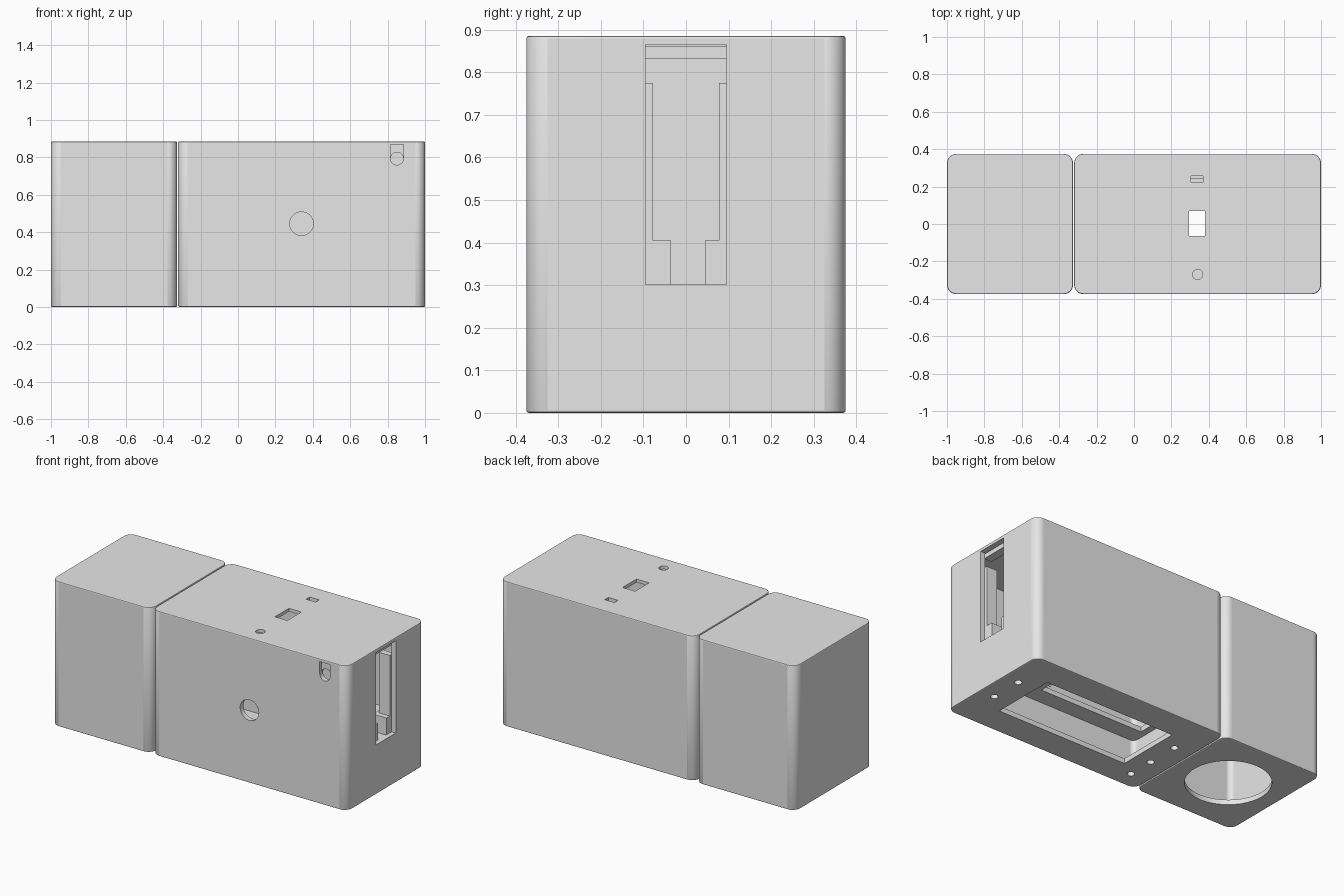
import bpy, bmesh, math
from mathutils import Matrix, Vector

cube = bpy.data.objects.get("Cube")
if cube:
    bpy.data.objects.remove(cube, do_unlink=True)

grey = bpy.data.materials.new("light_grey_plastic")
grey.use_nodes = True
grey.diffuse_color = (0.8, 0.8, 0.8, 1)
grey.node_tree.nodes["Principled BSDF"].inputs["Base Color"].default_value = (0.8, 0.8, 0.8, 1)

WALL = 0.03
HEIGHT = 0.885
HALF_DEPTH = 0.375


def make_object(name, bm):
    mesh = bpy.data.meshes.new(name)
    bmesh.ops.recalc_face_normals(bm, faces=bm.faces[:])
    bm.to_mesh(mesh)
    bm.free()
    mesh.materials.append(grey)
    obj = bpy.data.objects.new(name, mesh)
    bpy.context.scene.collection.objects.link(obj)
    return obj


def box(name, x, y, z, radius=0, rim=0):
    """Box between (min, max) pairs, with rounded uprights and softened rims."""
    bm = bmesh.new()
    bmesh.ops.create_cube(bm, size=1)
    for v in bm.verts:
        v.co = Vector([(lo + hi) / 2 + c * (hi - lo) for c, (lo, hi) in zip(v.co, (x, y, z))])
    if radius:
        uprights = [e for e in bm.edges if abs(e.verts[0].co.z - e.verts[1].co.z) > 0.01]
        bmesh.ops.bevel(bm, geom=uprights, offset=radius, segments=8, profile=0.5, affect='EDGES')
    if rim:
        rims = [e for e in bm.edges if abs(e.verts[0].co.z - e.verts[1].co.z) < 0.001]
        bmesh.ops.bevel(bm, geom=rims, offset=rim, segments=2, profile=0.5, affect='EDGES')
    return make_object(name, bm)


def cylinder(name, centre, radius, depth, axis='Z', sides=48):
    bm = bmesh.new()
    turn = Matrix.Rotation(math.pi / 2, 4, 'X') if axis == 'Y' else Matrix()
    bmesh.ops.create_cone(bm, cap_ends=True, segments=sides, radius1=radius, radius2=radius,
                          depth=depth, matrix=Matrix.Translation(centre) @ turn)
    return make_object(name, bm)


def cut(obj, cutters):
    """Subtract the cutters, bake the result and remove them."""
    for c in cutters:
        mod = obj.modifiers.new("cut", 'BOOLEAN')
        mod.operation = 'DIFFERENCE'
        mod.solver = 'EXACT'
        mod.object = c
    bpy.context.view_layer.update()
    baked = bpy.data.meshes.new_from_object(obj.evaluated_get(bpy.context.evaluated_depsgraph_get()))
    obj.modifiers.clear()
    obj.data = baked
    obj.data.materials.clear()
    obj.data.materials.append(grey)
    for c in cutters:
        bpy.data.objects.remove(c, do_unlink=True)


def smooth_rounds(obj):
    """Smooth the curved faces and keep the flat ones flat."""
    bpy.ops.object.select_all(action='DESELECT')
    obj.select_set(True)
    bpy.context.view_layer.objects.active = obj
    bpy.ops.object.shade_smooth_by_angle(angle=math.radians(30))
    for p in obj.data.polygons:
        if max(abs(c) for c in p.normal) > 0.9999:
            p.use_smooth = False


def shell(name, x0, x1):
    """Rounded hollow block."""
    d = HALF_DEPTH
    obj = box(name, (x0, x1), (-d, d), (0, HEIGHT), 0.05, 0.006)
    d -= WALL
    inside = box("inside", (x0 + WALL, x1 - WALL), (-d, d), (WALL, HEIGHT - 0.02), 0.03)
    cut(obj, [inside])
    return obj


# Small block with a round opening underneath
small = shell("small_housing", -1, -0.326)
cut(small, [cylinder("round_opening", (-0.663, 0, 0), 0.236, 0.1, sides=64)])
smooth_rounds(small)

# Large block
large = shell("large_housing", -0.32, 1)
mid = 0.34
cutters = [
    # bottom hatch
    box("hatch", (-0.1, 0.78), (-0.2, 0.2), (-0.05, 0.1)),
    # top openings
    box("top_window", (0.295, 0.38), (-0.065, 0.07), (0.8, 1)),
    box("top_slot", (0.305, 0.37), (0.222, 0.257), (0.8, 1)),
    cylinder("top_hole", (mid, -0.27, 0.9), 0.027, 0.2, sides=32),
    # front openings
    cylinder("front_hole", (mid, -0.375, 0.445), 0.063, 0.1, 'Y'),
    cylinder("cable_hole", (0.85, -0.375, 0.793), 0.034, 0.1, 'Y', 32),
    box("cable_groove", (0.815, 0.885), (-0.4, -0.36), (0.793, 0.868)),
    # side opening
    box("side_slot", (0.9, 1.1), (-0.095, 0.095), (0.302, 0.87 - 0.005)),
]
# screw holes underneath
for sx, sy in ((0.9, 0.1), (0.9, -0.1), (-0.2, 0.1), (-0.2, -0.1), (-0.2, -0.265)):
    cutters.append(cylinder("screw_hole", (sx, sy, 0), 0.021, 0.1, sides=24))
cut(large, cutters)
smooth_rounds(large)

# Inner shelf with two openings
shelf = box("inner_shelf", (-0.3, 0.98), (-0.355, 0.355), (0.27, 0.3))
cut(shelf, [box("shelf_window", (-0.25, 0.45), (-0.24, 0.24), (0.2, 0.4)),
            box("shelf_slot", (0.53, 0.68), (-0.24, 0.24), (0.2, 0.4))])

# Guides behind the side slot
for side, s, inner in (("left", 1, 0.045), ("right", -1, 0.035)):
    def span(a, b):
        return tuple(sorted((s * a, s * b)))
    box(side + "_guide_rail", (0.9, 0.972), span(0.077, 0.115), (0.4, 0.775))
    box(side + "_guide_foot", (0.88, 0.972), span(inner, 0.115), (0.295, 0.405))
box("guide_top_bar", (0.92, 0.972), (-0.1, 0.1), (0.832, 0.86))
